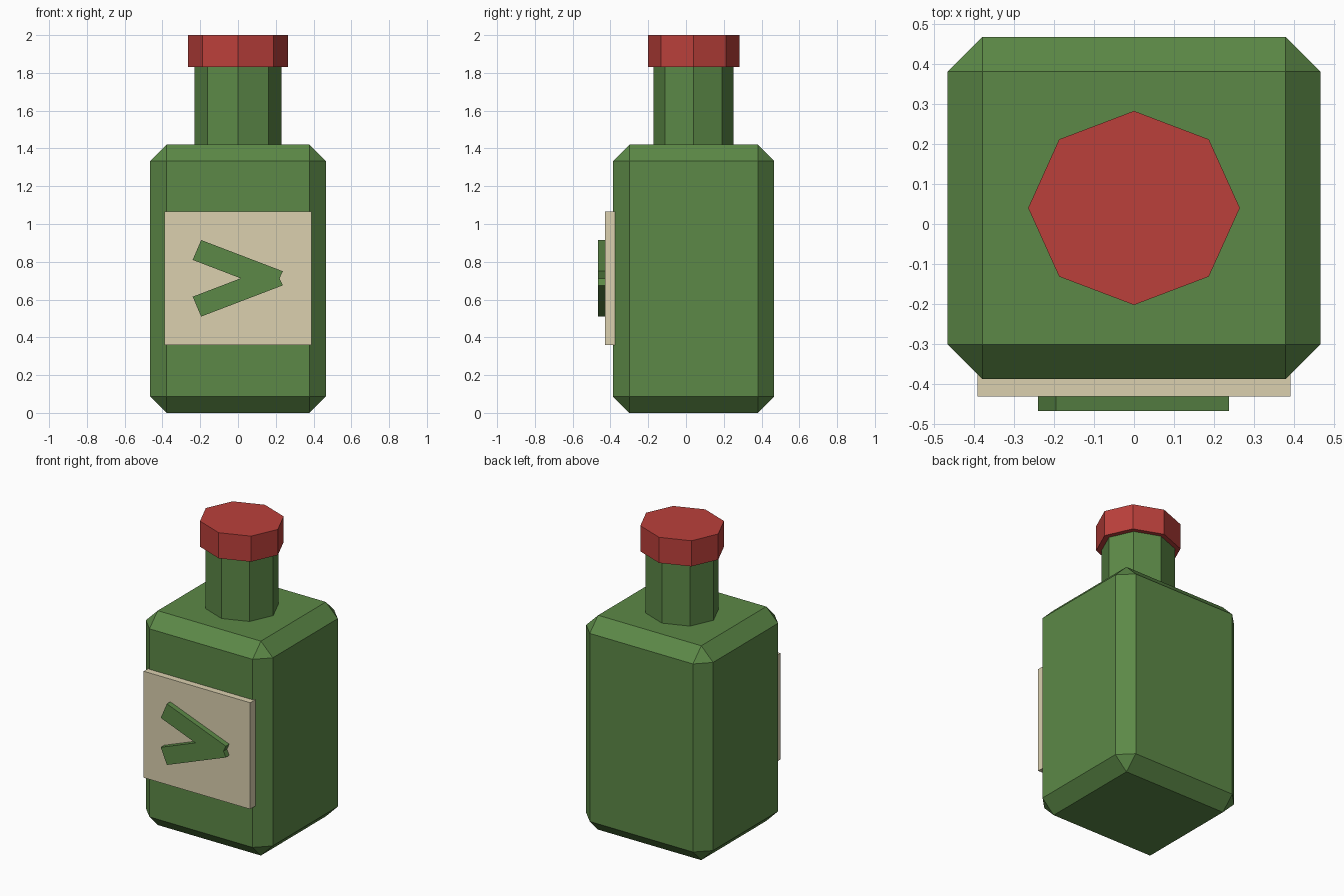
import bpy, bmesh, math
from mathutils import Matrix, Vector

if "Cube" in bpy.data.objects:
    bpy.data.objects.remove(bpy.data.objects["Cube"])


def material(name, rgb):
    m = bpy.data.materials.new(name)
    lin = [((c / 255 + 0.055) / 1.055) ** 2.4 for c in rgb]
    m.diffuse_color = (*lin, 1)
    m.use_nodes = True
    m.node_tree.nodes["Principled BSDF"].inputs["Base Color"].default_value = m.diffuse_color
    return m


GREEN = material("bottle green", (92, 137, 71))
RED = material("cap red", (187, 64, 59))
CREAM = material("label cream", (219, 208, 175))


def add_object(name, bm, mat):
    bmesh.ops.recalc_face_normals(bm, faces=bm.faces[:])
    me = bpy.data.meshes.new(name)
    bm.to_mesh(me)
    bm.free()
    me.materials.append(mat)
    ob = bpy.data.objects.new(name, me)
    bpy.context.collection.objects.link(ob)
    return ob


def box(name, lo, hi, mat, chamfer=0):
    lo, hi = Vector(lo), Vector(hi)
    size, mid = hi - lo, (lo + hi) / 2
    bm = bmesh.new()
    bmesh.ops.create_cube(bm, size=1)
    if chamfer:
        # chamfer the unit cube, so each axis can have its own width
        for v in bm.verts:
            v.co = Vector([c * s / 0.087 for c, s in zip(v.co, size)])
        bmesh.ops.bevel(bm, geom=bm.edges[:], offset=chamfer / 0.087,
                        segments=1, affect='EDGES', offset_type='OFFSET')
        for v in bm.verts:
            v.co *= 0.087
    else:
        for v in bm.verts:
            v.co = Vector([c * s for c, s in zip(v.co, size)])
    bmesh.ops.translate(bm, verts=bm.verts[:], vec=mid)
    return add_object(name, bm, mat)


def octagon(name, rx, ry, z0, z1, mat):
    # slightly flattened eight-sided column
    mtx = Matrix.Translation((0, 0.04, (z0 + z1) / 2)) @ Matrix.Diagonal((rx, ry, 1, 1))
    bm = bmesh.new()
    bmesh.ops.create_cone(bm, cap_ends=True, segments=8, radius1=1, radius2=1,
                          depth=z1 - z0)
    # put the corners on the x and y axes
    a = math.atan2(bm.verts[0].co.y if hasattr(bm.verts, "ensure_lookup_table")
                   and not bm.verts.ensure_lookup_table() else 0, bm.verts[0].co.x)
    bmesh.ops.rotate(bm, verts=bm.verts[:], matrix=Matrix.Rotation(-a, 3, 'Z'))
    bmesh.ops.transform(bm, verts=bm.verts[:], matrix=mtx)
    return add_object(name, bm, mat)


def prism(name, profile, y0, y1, mat):
    bm = bmesh.new()
    face = bm.faces.new([bm.verts.new((x, y0, z)) for x, z in profile])
    ext = bmesh.ops.extrude_face_region(bm, geom=[face])["geom"]
    bmesh.ops.translate(bm, vec=(0, y1 - y0, 0),
                        verts=[g for g in ext if isinstance(g, bmesh.types.BMVert)])
    if len([f for f in bm.faces if len(f.verts) > 4]) < 2:
        bm.faces.new([v for v in bm.verts if abs(v.co.y - y0) < 1e-6])
    return add_object(name, bm, mat)


# Bottle
box("bottle_body", (-0.465, -0.387, 0), (0.465, 0.467, 1.42), GREEN, chamfer=0.087)
octagon("bottle_neck", 0.23, 0.212, 1.40, 1.84, GREEN)
octagon("bottle_cap", 0.264, 0.242, 1.83, 2.0, RED)

# Label with a raised arrowhead ornament, mirrored about its mid height
box("label", (-0.39, -0.43, 0.36), (0.39, -0.375, 1.065), CREAM)
MID = 0.7125
upper = [(-0.24, 0.81), (-0.195, 0.915), (0.237, 0.75)]
lower = [(x, 2 * MID - z) for x, z in reversed(upper)]
prism("label_ornament", upper + [(0.22, MID)] + lower + [(0.014, MID)],
      -0.466, -0.425, GREEN)
